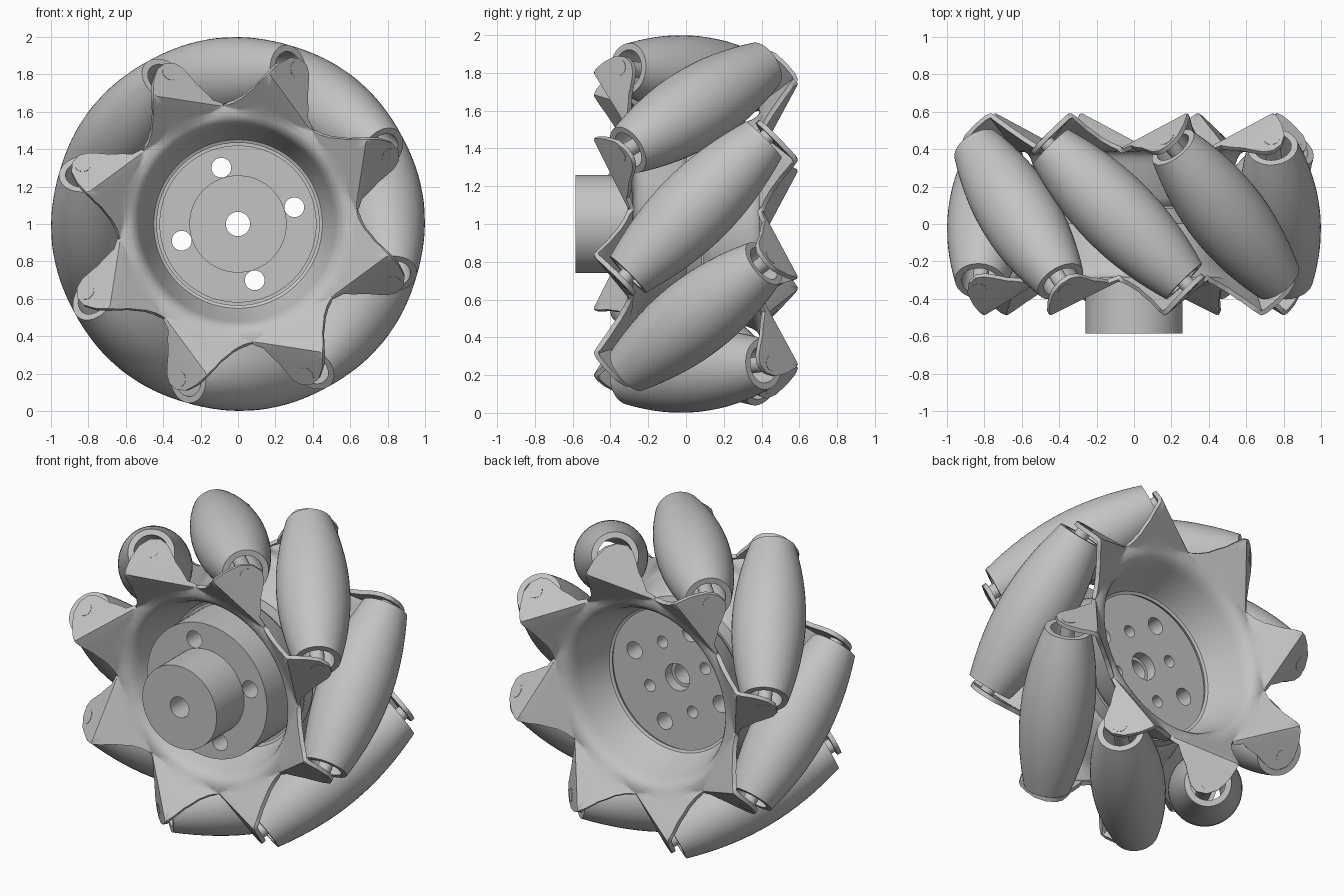
import bpy, bmesh
from math import sin, cos, pi, radians, sqrt
from mathutils import Matrix, Vector

if "Cube" in bpy.data.objects:
    bpy.data.objects.remove(bpy.data.objects["Cube"])

SECTORS = 8
MID_Y = 0.052         # middle plane of the rollers
ROLLER_ANGLE = 6.5    # angle of the first roller, degrees
AXIS_R = 0.787        # distance of roller axis from wheel axis
PIN_T = 0.555         # bracket distance along the roller axis
PIN_SWEEP = 26.5      # angle from roller centre to bracket pin

grey = bpy.data.materials.new("plain grey")
grey.use_nodes = True
grey.diffuse_color = (0.55, 0.55, 0.55, 1)
grey.node_tree.nodes["Principled BSDF"].inputs["Base Color"].default_value = (0.55, 0.55, 0.55, 1)


def finish(bm, name, angle=30, modifier=None):
    bmesh.ops.recalc_face_normals(bm, faces=bm.faces)
    mesh = bpy.data.meshes.new(name)
    bm.to_mesh(mesh)
    bm.free()
    mesh.materials.append(grey)
    ob = bpy.data.objects.new(name, mesh)
    bpy.context.collection.objects.link(ob)
    bpy.ops.object.select_all(action='DESELECT')
    ob.select_set(True)
    bpy.context.view_layer.objects.active = ob
    if modifier:
        modifier(ob)
    bpy.ops.object.shade_smooth_by_angle(angle=radians(angle))
    return ob


def lathe(bm, profile, matrix, steps=48):
    """Turn a closed (radius, height) profile around local z."""
    rings = []
    for i in range(steps):
        a = 2 * pi * i / steps
        rings.append([bm.verts.new(matrix @ Vector((r * cos(a), r * sin(a), h))) for r, h in profile])
    n = len(profile)
    for i in range(steps):
        a, b = rings[i], rings[(i + 1) % steps]
        for j in range(n):
            k = (j + 1) % n
            bm.faces.new((a[j], a[k], b[k], b[j]))


def cylinder(bm, radius, start, end, matrix, steps=32):
    spot = matrix @ Matrix.Translation((0, 0, (start + end) / 2))
    bmesh.ops.create_cone(bm, cap_ends=True, segments=steps, radius1=radius,
                          radius2=radius, depth=end - start, matrix=spot)


# Wheel frame: local z runs along world +y
WHEEL = Matrix.Translation((0, 0, 1)) @ Matrix.Rotation(-pi / 2, 4, 'X')


def lerp_table(table, x):
    for (x0, v0), (x1, v1) in zip(table, table[1:]):
        if x <= x1:
            return v0 + (v1 - v0) * (x - x0) / (x1 - x0)
    return table[-1][1]


# Pressed bracket sheets: a bowl with a rounded lip, flaring into folded petals
RING_Y, RING_R = -0.295, 0.61
BOWL = [(0.44, 0.0), (0.46, -0.01), (0.475, -0.04), (0.53, -0.22),
        (0.543, -0.255), (0.56, -0.28), (0.583, -0.295)]
PETAL = [(-18, 0.64), (-13, 0.67), (-8, 0.775), (-5, 0.88), (-3, 0.92), (0, 0.94), (3, 0.93),
         (6, 0.885), (9, 0.82), (13, 0.74), (18, 0.68), (22, 0.655), (27, 0.64)]
TIP_OFF, RAMP_START, RAMP_SLOPE = 9, 0.593, 0.8
PLATE_Y = MID_Y - PIN_T * sqrt(2)


def factors(off):
    # how the pin plate and the flared ramp change with radius at this angle
    d = radians(off - TIP_OFF)
    return sin(radians(off - PIN_SWEEP)), RAMP_SLOPE * (cos(d) - 0.08 * sin(d))


def crease_radius(off):
    plate, ramp = factors(off)
    return (RING_Y + RAMP_SLOPE * RAMP_START - PLATE_Y) / (ramp - plate)


def sheet_y(off, r):
    plate, ramp = factors(off)
    ramp_y = RING_Y + RAMP_SLOPE * RAMP_START - ramp * r
    return max(PLATE_Y - plate * r, min(ramp_y, RING_Y))


def thicken(ob):
    mod = ob.modifiers.new("thickness", 'SOLIDIFY')
    mod.thickness = 0.026
    mod.offset = 0
    bpy.ops.object.modifier_apply(modifier=mod.name)


def bracket_sheet(name, back):
    bm = bmesh.new()
    columns = []
    per, rows = 45, 4
    for i in range(SECTORS * per):
        off = -18 + 45 * (i % per) / per
        theta = ROLLER_ANGLE - PIN_SWEEP + 45 * (i // per) + off
        edge = lerp_table(PETAL, off)
        fold = min(crease_radius(off), RING_R + (edge - RING_R) * 0.95)
        radii = [RING_R + (fold - RING_R) * j / rows for j in range(rows)]
        radii += [fold + (edge - fold) * j / rows for j in range(rows + 1)]
        points = BOWL + [(r, sheet_y(off, r)) for r in radii]
        if back:
            theta = 2 * ROLLER_ANGLE - theta
        a = radians(theta)
        columns.append([bm.verts.new((r * cos(a), 2 * MID_Y - y if back else y, 1 + r * sin(a)))
                        for r, y in points])
    for i, col in enumerate(columns):
        nxt = columns[(i + 1) % len(columns)]
        for j in range(len(col) - 1):
            bm.faces.new((col[j], col[j + 1], nxt[j + 1], nxt[j]))
    finish(bm, name, 40, thicken)


bracket_sheet("front_bracket_sheet", False)
bracket_sheet("back_bracket_sheet", True)

# Barrel rollers with hollow ends, and their axle pins
HALF, BORE = 0.508, 0.1
barrel = []
for i in range(17):
    t = -HALF + 2 * HALF * i / 16
    barrel.append((1 - sqrt(AXIS_R ** 2 + t * t / 2), t))
barrel += [(BORE, HALF), (BORE, -HALF)]

for k in range(SECTORS):
    a = radians(ROLLER_ANGLE + 45 * k)
    out = Vector((cos(a), 0, sin(a)))
    axis = (Vector((-sin(a), 0, cos(a))) + Vector((0, 1, 0))).normalized()
    side = axis.cross(out)
    place = Matrix((out, side, axis)).transposed().to_4x4()
    place.translation = out * AXIS_R + Vector((0, MID_Y, 1))
    bm = bmesh.new()
    lathe(bm, barrel, place)
    finish(bm, f"roller_{k + 1}")
    bm = bmesh.new()
    cylinder(bm, 0.042, -PIN_T - 0.015, PIN_T + 0.015, place, 20)
    finish(bm, f"axle_pin_{k + 1}")


# Hub: stepped disc with drilled holes
def drill(ob):
    cuts = [(0, 0, 0.085, 0.02, 1)]
    for q in range(4):
        cuts.append((0.314, 16.5 + 90 * q, 0.053, -1, 1))
        cuts.append((0.22, 61.5 + 90 * q, 0.037, -0.02, 1))
    for dist, ang, radius, start, end in cuts:
        bm = bmesh.new()
        a = radians(ang)
        spot = Matrix.Translation((dist * cos(a), 0, dist * sin(a))) @ WHEEL
        cylinder(bm, radius, start, end, spot)
        mesh = bpy.data.meshes.new("drill")
        bm.to_mesh(mesh)
        bm.free()
        cutter = bpy.data.objects.new("drill", mesh)
        bpy.context.collection.objects.link(cutter)
        cutter.hide_render = True
        mod = ob.modifiers.new("hole", 'BOOLEAN')
        mod.operation = 'DIFFERENCE'
        mod.solver = 'EXACT'
        mod.object = cutter
        bpy.ops.object.modifier_apply(modifier=mod.name)
        bpy.data.objects.remove(cutter)


bm = bmesh.new()
hub_profile = [(0.465, 0.085), (0.465, 0.0), (0.42, 0.0), (0.42, -0.31),
               (0.26, -0.31), (0.26, -0.585), (0.065, -0.585), (0.065, 0.085)]
lathe(bm, hub_profile, WHEEL, 64)
finish(bm, "hub", 30, drill)
